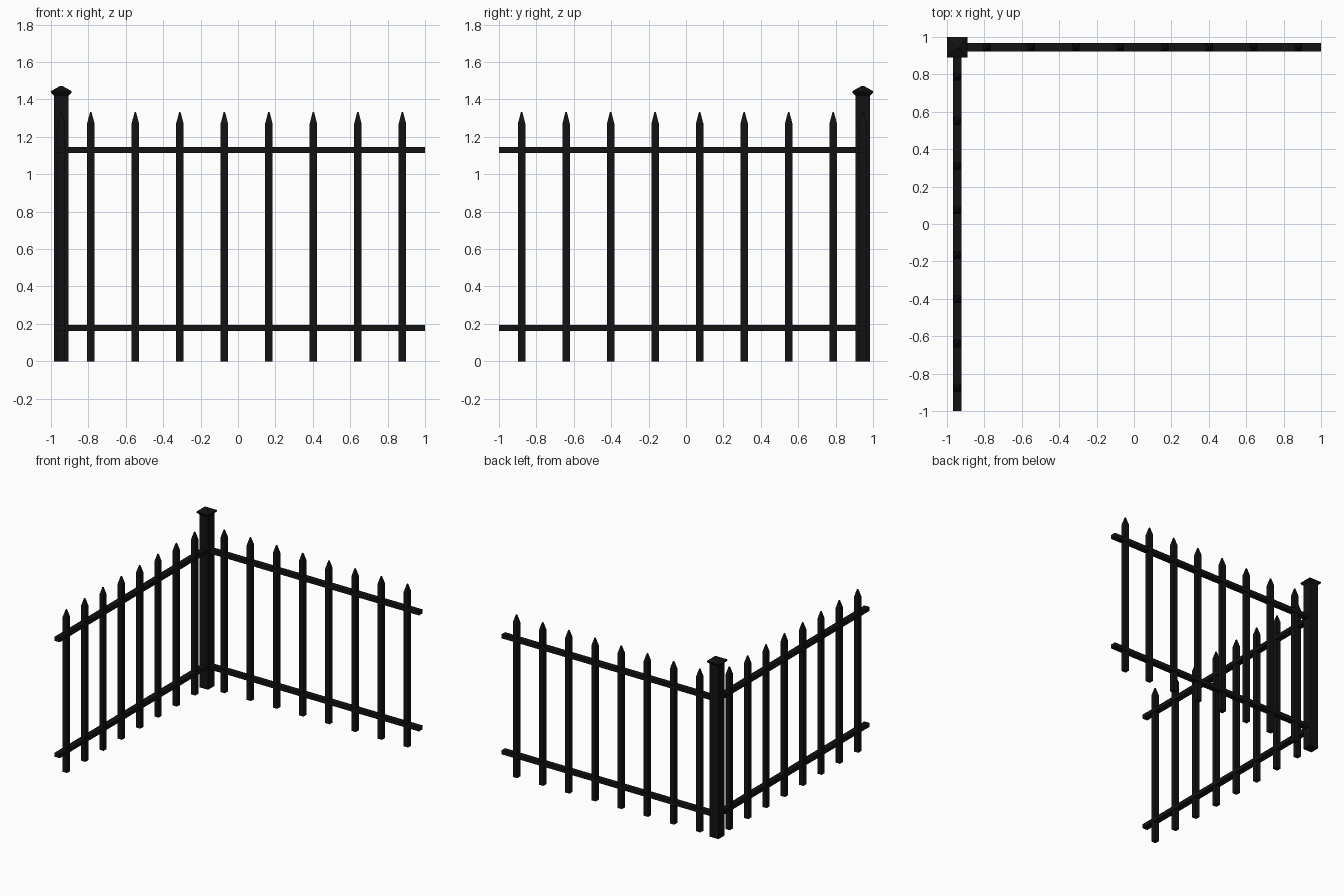
import bpy, bmesh

if "Cube" in bpy.data.objects:
    bpy.data.objects.remove(bpy.data.objects["Cube"])

C = 0.945                       # offset of both fence lines from the centre
PITCH, FIRST, COUNT = 0.238, 0.787, 8

iron = bpy.data.materials.new("black_iron")
iron.diffuse_color = (0.006, 0.006, 0.006, 1)
iron.use_nodes = True
iron.node_tree.nodes["Principled BSDF"].inputs["Base Color"].default_value = iron.diffuse_color


def square_loft(name, x, y, sections):
    """Stack of square sections (half width, z); half width 0 makes a point."""
    bm = bmesh.new()
    rings = []
    for h, z in sections:
        pts = [(-h, -h), (h, -h), (h, h), (-h, h)] if h else [(0, 0)]
        rings.append([bm.verts.new((x + a, y + b, z)) for a, b in pts])
    bm.faces.new(rings[0][::-1])
    for lo, hi in zip(rings, rings[1:]):
        for i in range(4):
            j = (i + 1) % 4
            top = [hi[0]] if len(hi) == 1 else [hi[j], hi[i]]
            bm.faces.new([lo[i], lo[j]] + top)
    if len(rings[-1]) == 4:
        bm.faces.new(rings[-1])
    return finish(name, bm)


def box(name, centre, size):
    bm = bmesh.new()
    bmesh.ops.create_cube(bm, size=1)
    bmesh.ops.scale(bm, vec=size, verts=bm.verts)
    bmesh.ops.translate(bm, vec=centre, verts=bm.verts)
    return finish(name, bm)


def finish(name, bm):
    me = bpy.data.meshes.new(name)
    bm.to_mesh(me)
    bm.free()
    me.materials.append(iron)
    ob = bpy.data.objects.new(name, me)
    bpy.context.collection.objects.link(ob)
    return ob


# Corner post and its flared pyramid cap
square_loft("corner_post", -C, C, [(0.04, 0), (0.04, 1.425)])
square_loft("post_cap", -C, C, [(0.04, 1.42), (0.055, 1.436), (0.055, 1.445), (0.008, 1.471)])

# Two rails per side, running from the post to the free end
start, end = -C + 0.03, 1.0
mid, length = (start + end) / 2, end - start
for level, z in (("lower", 0.177), ("upper", 1.13)):
    box(f"back_{level}_rail", (mid, C, z), (length, 0.048, 0.032))
    box(f"left_{level}_rail", (-C, -mid, z), (0.048, length, 0.032))

# Pointed pickets
picket = [(0.02, 0), (0.02, 1.27), (0.004, 1.332)]
for i in range(COUNT):
    p = -FIRST + PITCH * i
    square_loft(f"back_picket_{i + 1}", p, C, picket)
    square_loft(f"left_picket_{i + 1}", -C, -p, picket)
